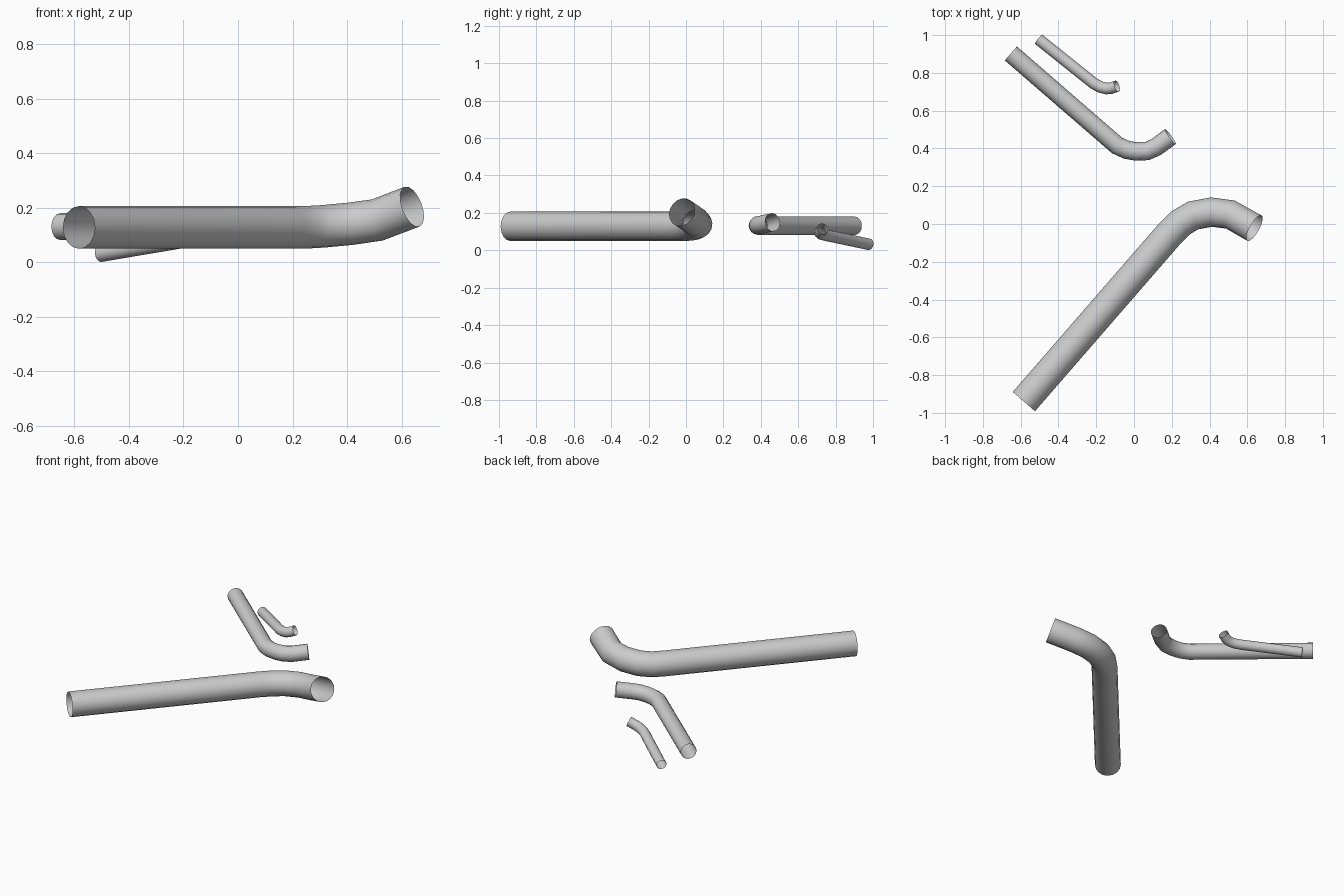
import bpy

if "Cube" in bpy.data.objects:
    bpy.data.objects.remove(bpy.data.objects["Cube"])


def pipe(name, radius, points):
    """Open-ended round tube swept along a path of centre points."""
    curve = bpy.data.curves.new(name, 'CURVE')
    curve.dimensions = '3D'
    curve.bevel_depth = radius
    curve.bevel_resolution = 6
    curve.use_fill_caps = False
    spline = curve.splines.new('POLY')
    spline.points.add(len(points) - 1)
    for p, co in zip(spline.points, points):
        p.co = (*co, 1)
    spline.use_smooth = True
    obj = bpy.data.objects.new(name, curve)
    bpy.context.collection.objects.link(obj)
    bpy.ops.object.select_all(action='DESELECT')
    obj.select_set(True)
    bpy.context.view_layer.objects.active = obj
    bpy.ops.object.convert(target='MESH')
    bpy.ops.object.shade_smooth_by_angle()


# large pipe: long straight run, bend, short rising outlet
pipe("large_pipe", 0.078, [
    (-0.583, -0.94, 0.128), (0.19, -0.05, 0.128), (0.245, 0.005, 0.128),
    (0.313, 0.045, 0.132), (0.41, 0.063, 0.141), (0.51, 0.05, 0.155),
    (0.638, -0.022, 0.204)])

# medium pipe: level run, bend, slightly rising outlet
pipe("medium_pipe", 0.049, [
    (-0.652, 0.903, 0.131), (-0.09, 0.416, 0.131), (-0.04, 0.393, 0.131),
    (0.01, 0.384, 0.132), (0.07, 0.386, 0.134), (0.118, 0.408, 0.138),
    (0.193, 0.463, 0.15)])

# small pipe: sloping run, bend, outlet
pipe("small_pipe", 0.031, [
    (-0.505, 0.978, 0.032), (-0.214, 0.745, 0.081), (-0.178, 0.725, 0.086),
    (-0.145, 0.717, 0.092), (-0.122, 0.719, 0.1), (-0.09, 0.73, 0.115)])
